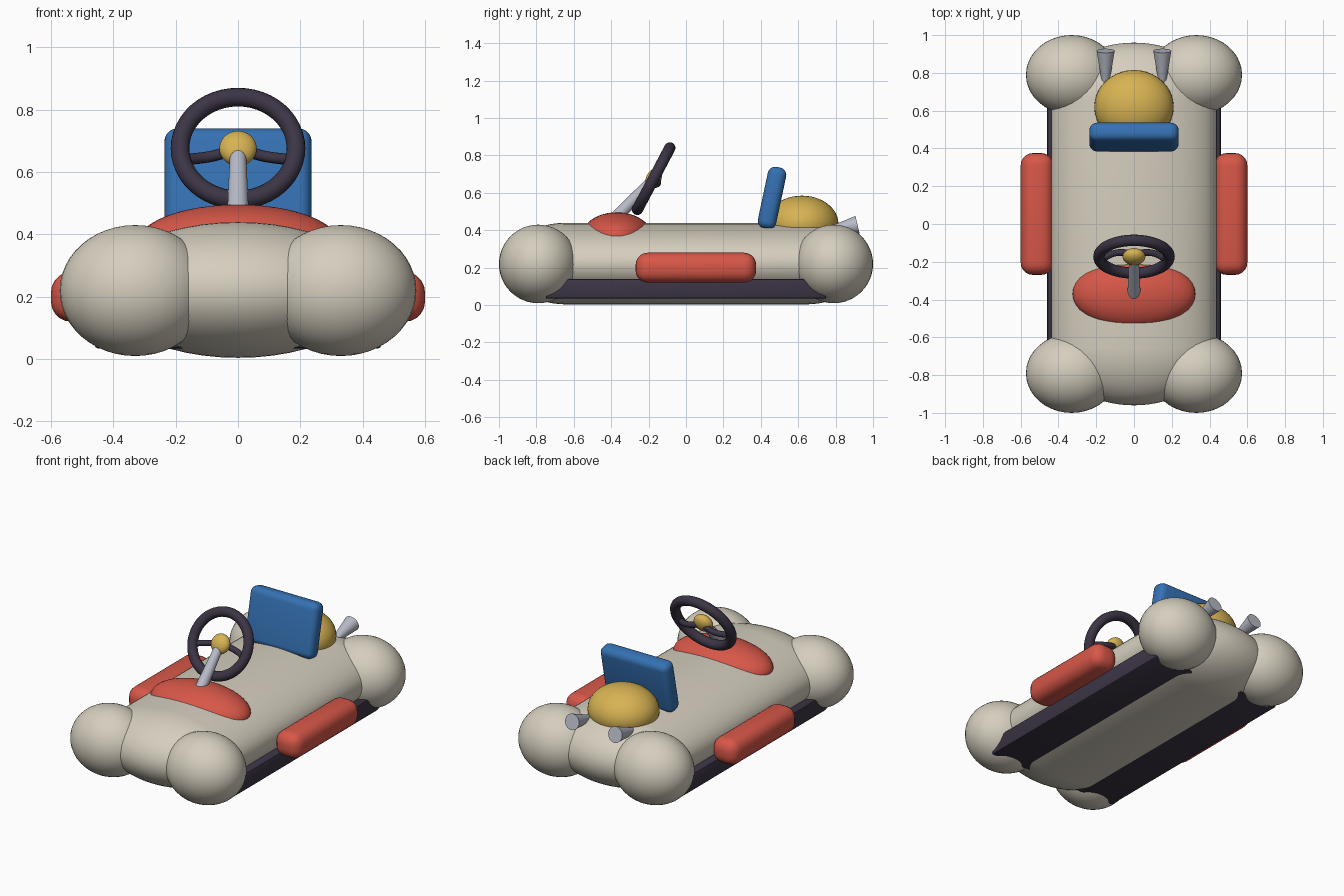
import bpy, bmesh, math
from mathutils import Matrix, Vector

if "Cube" in bpy.data.objects:
    bpy.data.objects.remove(bpy.data.objects["Cube"])


def material(name, rgb):
    m = bpy.data.materials.new(name)
    m.diffuse_color = (*rgb, 1)
    m.use_nodes = True
    m.node_tree.nodes["Principled BSDF"].inputs["Base Color"].default_value = m.diffuse_color
    return m


CREAM = material("warm_cream", (0.67, 0.62, 0.52))
RED = material("coral_red", (0.68, 0.095, 0.065))
BLUE = material("seat_blue", (0.035, 0.165, 0.45))
YELLOW = material("mustard_yellow", (0.68, 0.45, 0.085))
DARK = material("dark_plum", (0.045, 0.035, 0.06))
GREY = material("pale_metal", (0.48, 0.50, 0.58))


def finish(name, mat, angle=40):
    ob = bpy.context.object
    ob.name = name
    ob.data.materials.append(mat)
    bpy.ops.object.shade_smooth_by_angle(angle=math.radians(angle))
    return ob


def ellipsoid(name, loc, radii, mat, rot=(0, 0, 0)):
    bpy.ops.mesh.primitive_uv_sphere_add(segments=40, ring_count=24, location=loc, rotation=rot)
    bpy.context.object.scale = radii
    return finish(name, mat)


def rounded_box(name, loc, size, bevel, mat, rot=(0, 0, 0), segments=5):
    bpy.ops.mesh.primitive_cube_add(size=1, location=loc, rotation=rot)
    me = bpy.context.object.data
    bm = bmesh.new()
    bm.from_mesh(me)
    bmesh.ops.scale(bm, vec=size, verts=bm.verts)
    bmesh.ops.bevel(bm, geom=bm.edges[:], offset=bevel, segments=segments,
                    profile=0.5, affect='EDGES')
    bm.to_mesh(me)
    bm.free()
    return finish(name, mat)


def cone(name, a, b, r1, r2, mat):
    a, b = Vector(a), Vector(b)
    bpy.ops.mesh.primitive_cone_add(vertices=32, radius1=r1, radius2=r2, depth=(b - a).length,
                                    location=(a + b) / 2,
                                    rotation=(b - a).to_track_quat('Z', 'Y').to_euler())
    return finish(name, mat)


# Body: elliptical tube with rounded ends (odd ring count leaves a straight middle)
bpy.ops.mesh.primitive_uv_sphere_add(segments=48, ring_count=33)
body = bpy.context.object
body.data.transform(Matrix.Rotation(math.radians(90), 4, 'X'))
for v in body.data.vertices:
    x, y, z = v.co
    v.co = (0.44 * x, math.copysign(0.64, y) + 0.32 * y, 0.222 + 0.218 * z)
finish("body", CREAM)

# Dark floor frame
rounded_box("floor_frame", (0, 0, 0.087), (0.92, 1.5, 0.106), 0.012, DARK, segments=2)

# Round corner fenders, side pods and exhausts
for sx, side in ((-1, "left"), (1, "right")):
    for sy, end in ((-1, "front"), (1, "rear")):
        ellipsoid(f"{end}_{side}_fender", (sx * 0.33, sy * 0.79, 0.22), (0.242, 0.21, 0.21), CREAM)
    rounded_box(f"{side}_side_pod", (sx * 0.513, 0.053, 0.2), (0.174, 0.645, 0.16), 0.065, RED)
    cone(f"{side}_exhaust", (sx * 0.15, 0.74, 0.388), (sx * 0.15, 0.917, 0.43), 0.018, 0.048, GREY)

# Hood dome and engine dome
ellipsoid("hood_dome", (0, -0.37, 0.37), (0.325, 0.187, 0.126), RED)
ellipsoid("engine_dome", (0, 0.62, 0.435), (0.21, 0.195, 0.15), YELLOW)

# Seat back
rounded_box("seat_back", (0, 0.46, 0.573), (0.472, 0.1, 0.335), 0.04, BLUE,
            rot=(math.radians(-12), 0, 0))

# Steering wheel, hub, spokes and column
centre, tilt = (0, -0.173, 0.676), (math.radians(62.2), 0, 0)
bpy.ops.mesh.primitive_torus_add(major_segments=48, minor_segments=16, major_radius=0.186,
                                 minor_radius=0.03, location=centre, rotation=tilt)
finish("steering_wheel_rim", DARK)
ellipsoid("steering_hub", centre, (0.06, 0.06, 0.04), YELLOW, tilt)

curve = bpy.data.curves.new("steering_spokes", 'CURVE')
curve.dimensions = '3D'
curve.bevel_depth = 0.018
curve.bevel_resolution = 3
path = [(-0.18, -0.042, 0), (-0.1, -0.016, -0.03), (0, 0, -0.02),
        (0.1, -0.016, -0.03), (0.18, -0.042, 0)]
spline = curve.splines.new('BEZIER')
spline.bezier_points.add(len(path) - 1)
for p, co in zip(spline.bezier_points, path):
    p.co = co
    p.handle_left_type = p.handle_right_type = 'AUTO'
spokes = bpy.data.objects.new("steering_spokes", curve)
spokes.location, spokes.rotation_euler = centre, tilt
curve.materials.append(DARK)
bpy.context.collection.objects.link(spokes)

cone("steering_column", (0, -0.40, 0.44), (0, -0.19, 0.66), 0.036, 0.026, GREY)
